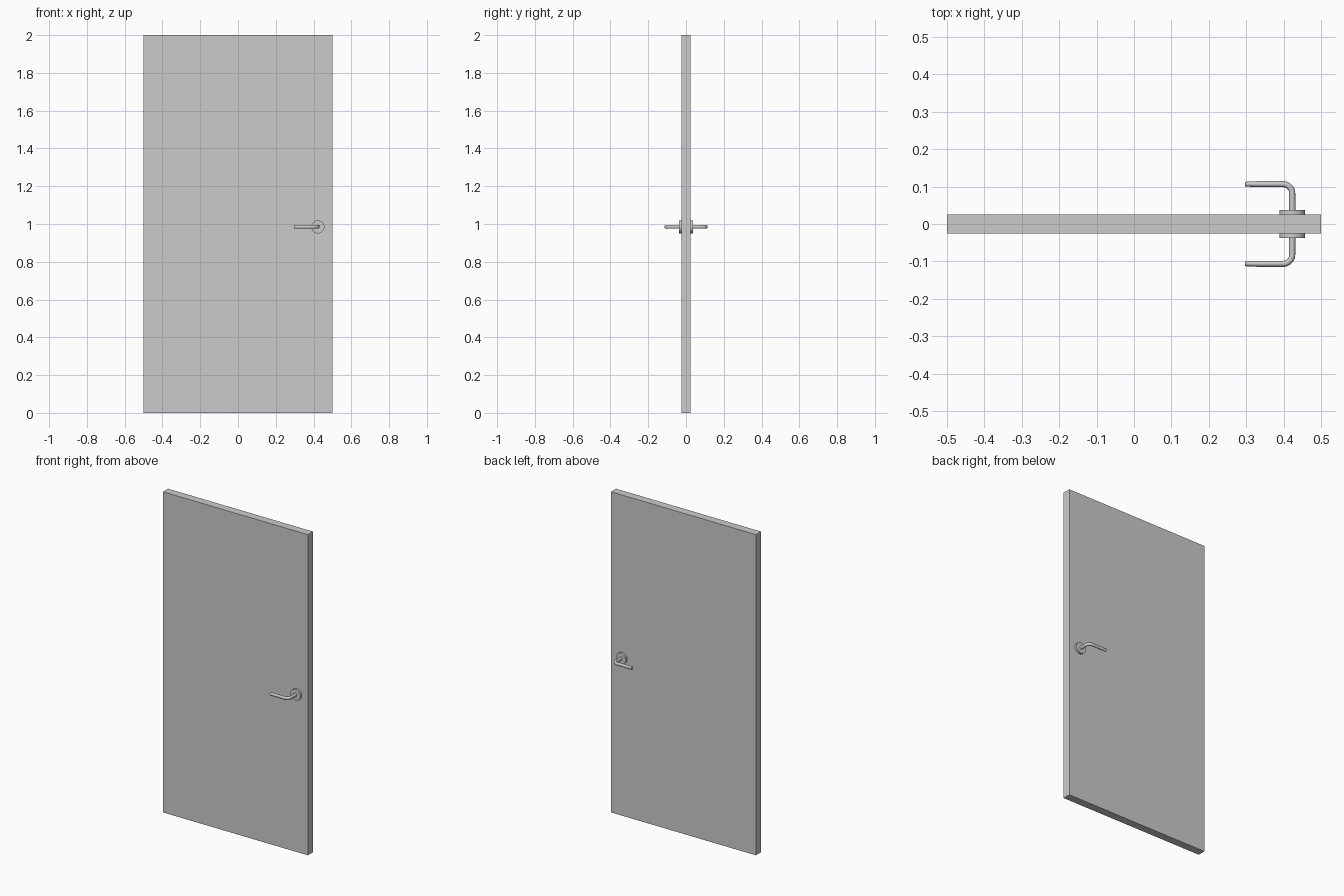
import bpy, bmesh
from math import sin, cos, pi, radians

if "Cube" in bpy.data.objects:
    bpy.data.objects.remove(bpy.data.objects["Cube"])

HANDLE_X, HANDLE_Z = 0.423, 0.985


def make_object(name, bm, mirrored=False, smooth=False):
    bmesh.ops.recalc_face_normals(bm, faces=bm.faces)
    mesh = bpy.data.meshes.new(name)
    bm.to_mesh(mesh)
    bm.free()
    obj = bpy.data.objects.new(name, mesh)
    bpy.context.collection.objects.link(obj)
    if mirrored:
        mod = obj.modifiers.new("both_faces", 'MIRROR')
        mod.use_axis = (False, True, False)
    if smooth:
        bpy.ops.object.select_all(action='DESELECT')
        bpy.context.view_layer.objects.active = obj
        obj.select_set(True)
        bpy.ops.object.shade_smooth_by_angle(angle=radians(40))
    return obj


def loft(rings):
    """Skin equal-length rings of points and cap both ends."""
    bm = bmesh.new()
    loops = [[bm.verts.new(p) for p in ring] for ring in rings]
    n = len(loops[0])
    for a, b in zip(loops, loops[1:]):
        for i in range(n):
            j = (i + 1) % n
            bm.faces.new((a[i], a[j], b[j], b[i]))
    bm.faces.new(loops[0])
    bm.faces.new(loops[-1])
    return bm


def ring(x, y, angle, r_side, r_up, sides):
    """Elliptical section whose normal points along angle in the xy plane."""
    pts = []
    for i in range(sides):
        t = 2 * pi * (i + 0.5) / sides
        s = r_side * cos(t)
        pts.append((x - s * sin(angle), y + s * cos(angle), HANDLE_Z + r_up * sin(t)))
    return pts


# Door slab
bm = bmesh.new()
bmesh.ops.create_cube(bm, size=1)
bmesh.ops.scale(bm, vec=(1, 0.05, 2), verts=bm.verts)
bmesh.ops.translate(bm, vec=(0, 0, 1), verts=bm.verts)
make_object("door_panel", bm)

# Round rosettes on both faces
rose = [ring(HANDLE_X, y, pi / 2, 0.035, 0.035, 16) for y in (0.024, 0.038)]
make_object("handle_rosette", loft(rose), mirrored=True, smooth=True)

# Lever: stem out of the door, rounded bend, then grip towards the middle
grip_y, bend = 0.1065, 0.024
path = [(HANDLE_X, 0.034, pi / 2, 0.0095, 0.0105)]
for k in range(6):
    a = pi / 2 * k / 5
    path.append((HANDLE_X - bend + bend * cos(a), grip_y - bend + bend * sin(a),
                 a + pi / 2, 0.0085, 0.0105))
path += [(0.337, grip_y, pi, 0.0085, 0.0105), (0.297, grip_y, pi, 0.0065, 0.0105)]
make_object("lever_handle", loft([ring(*p, 12) for p in path]), mirrored=True, smooth=True)
